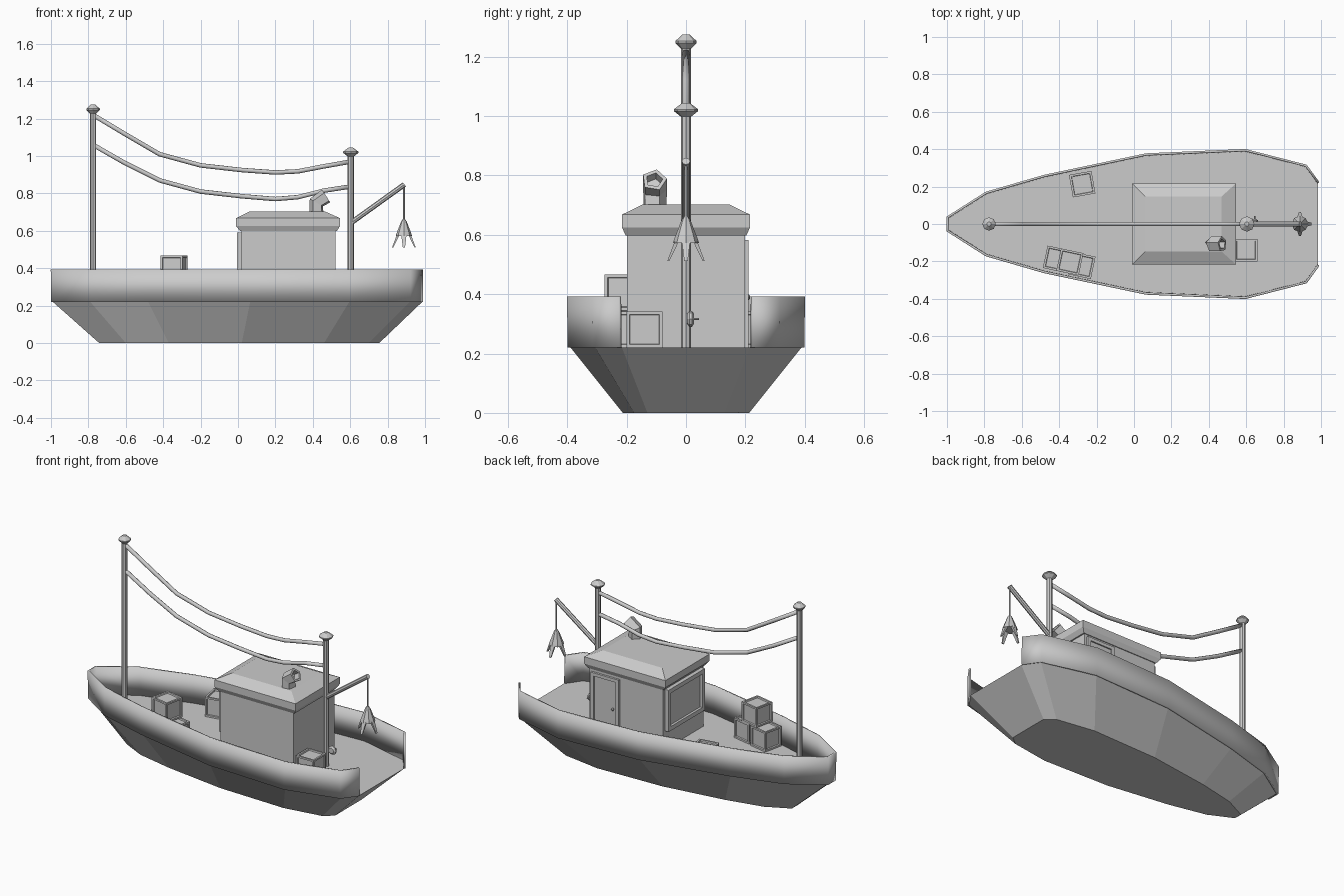
import bpy, bmesh, math
from mathutils import Vector, Matrix

if "Cube" in bpy.data.objects:
    bpy.data.objects.remove(bpy.data.objects["Cube"])

DECK = 0.22


def make(name, rings, cap=True, closed=True, smooth=False):
    """Loft a list of point rings into one object."""
    bm = bmesh.new()
    vs = [[bm.verts.new(p) for p in r] for r in rings]
    n = len(rings[0])
    for a, b in zip(vs, vs[1:]):
        for i in range(n if closed else n - 1):
            j = (i + 1) % n
            bm.faces.new((a[i], a[j], b[j], b[i]))
    if cap:
        bm.faces.new(vs[0][::-1])
        bm.faces.new(vs[-1])
    bmesh.ops.recalc_face_normals(bm, faces=bm.faces)
    return finish(name, bm, smooth)


def finish(name, bm, smooth=False):
    me = bpy.data.meshes.new(name)
    bm.to_mesh(me)
    bm.free()
    ob = bpy.data.objects.new(name, me)
    bpy.context.collection.objects.link(ob)
    for p in me.polygons:
        p.use_smooth = smooth
    return ob


def rect(x0, x1, y0, y1, z):
    return [(x0, y0, z), (x1, y0, z), (x1, y1, z), (x0, y1, z)]


def box(name, x0, x1, y0, y1, z0, z1):
    return make(name, [rect(x0, x1, y0, y1, z0), rect(x0, x1, y0, y1, z1)])


def lathe(name, x, y, profile, sides=8):
    return make(name, [[(x + r * math.cos(math.tau * i / sides), y + r * math.sin(math.tau * i / sides), z)
                        for i in range(sides)] for r, z in profile])


def tube(name, pts, r, sides=8, smooth=False):
    """Sweep a polygon along a path; r may be one radius or one per point."""
    pts = [Vector(p) for p in pts]
    rs = r if isinstance(r, list) else [r] * len(pts)
    rings = []
    for i, p in enumerate(pts):
        d = (pts[min(i + 1, len(pts) - 1)] - pts[max(i - 1, 0)]).normalized()
        u = d.cross(Vector((0, 1, 0)))
        u = u.normalized() if u.length > 1e-3 else Vector((1, 0, 0))
        w = d.cross(u)
        rings.append([p + rs[i] * (math.cos(math.tau * k / sides) * u + math.sin(math.tau * k / sides) * w)
                      for k in range(sides)])
    return make(name, rings, smooth=smooth)


def crate(name, x, y, z, angle, s=0.122):
    bm = bmesh.new()
    bmesh.ops.create_cube(bm, size=s)
    bmesh.ops.inset_individual(bm, faces=bm.faces[:], thickness=0.015)
    inner = sorted(bm.faces, key=lambda f: (f.calc_center_median().length, -f.calc_area()))[:6]
    bmesh.ops.inset_individual(bm, faces=inner, thickness=0.003, depth=-0.008)
    ob = finish(name, bm)
    ob.location = (x, y, z + s / 2)
    ob.rotation_euler.z = math.radians(angle)
    return ob


# Hull: faceted loft from flat bottom to deck
half = [(0.985, 0.22), (0.92, 0.31), (0.595, 0.393), (0.065, 0.37), (-0.48, 0.255), (-0.79, 0.165), (-0.994, 0.035)]
base = [(0.755, 0.13), (0.70, 0.175), (0.46, 0.213), (0.02, 0.20), (-0.37, 0.145), (-0.60, 0.095), (-0.742, 0.025)]


def outline(h, z, grow=0.0):
    pts = [(x + grow * (-1 if x < -0.9 else 0), y + grow, z) for x, y in h]
    return pts + [(x, -y, z) for x, y, z in reversed(pts)]


make("hull", [outline(base, 0), outline(half, DECK, -0.004)])

# Bulwark: thin smooth wall, open at the stern
wall = make("bulwark", [outline(half, DECK), outline(half, 0.392, 0.002)], cap=False, closed=False, smooth=True)
mod = wall.modifiers.new("thickness", "SOLIDIFY")
mod.thickness, mod.offset = 0.012, 0

# Cabin and roof
box("cabin", 0.02, 0.52, -0.198, 0.198, DECK, 0.61)
make("roof", [rect(0.012, 0.528, -0.203, 0.203, 0.598), rect(-0.01, 0.545, -0.216, 0.216, 0.625),
              rect(-0.01, 0.545, -0.216, 0.216, 0.668), rect(0.06, 0.468, -0.147, 0.147, 0.702)])

# Bow-facing window: frame bars and pane
box("window_pane", 0.01, 0.022, -0.16, 0.16, 0.36, 0.57)
for i, s in enumerate((-1, 1)):
    box(f"window_side_{i}", -0.005, 0.022, s * 0.165 - 0.013, s * 0.165 + 0.013, 0.335, 0.592)
    zc = 0.463 + s * 0.116
    box(f"window_rail_{i}", -0.005, 0.022, -0.165, 0.165, zc - 0.013, zc + 0.013)

# Door on the back side
box("door", 0.33, 0.49, 0.19, 0.203, DECK, 0.57)
for i, x in enumerate((0.325, 0.495)):
    box(f"door_jamb_{i}", x - 0.011, x + 0.011, 0.19, 0.211, DECK, 0.582)
box("door_lintel", 0.33, 0.49, 0.19, 0.211, 0.562, 0.582)
tube("door_knob", [(0.355, 0.2, 0.39), (0.355, 0.212, 0.39), (0.355, 0.216, 0.39)], [0.004, 0.009, 0.004])

# Chimney: bent five-sided pipe with hollow mouth
mouth = Vector((0.472, -0.107, 0.785))
axis = Vector((0.84, 0, 0.54))
ch = []
for c, d, r in ((Vector((0.422, -0.107, 0.67)), Vector((0, 0, 1)), 0.041),
                (Vector((0.42, -0.107, 0.75)), Vector((0.5, 0, 0.86)), 0.043),
                (mouth, axis, 0.043), (mouth, axis, 0.029), (mouth - axis * 0.035, axis, 0.027)):
    u = Vector((-d.z, 0, d.x))
    ch.append([c + r * (math.cos(math.tau * k / 5 + 0.2) * u + math.sin(math.tau * k / 5 + 0.2) * Vector((0, 1, 0)))
               for k in range(5)])
make("chimney", ch)

# Masts with diamond caps
for name, x, top, r in (("bow_mast", -0.775, 1.25, 0.036), ("stern_mast", 0.603, 1.02, 0.041)):
    lathe(name, x, 0, [(0.017, DECK), (0.017, top - 0.01)])
    lathe(name + "_cap", x, 0, [(0.017, top - 0.022), (r, top - 0.003), (r, top + 0.003), (0.012, top + 0.025)])

# Sagging cables between the masts
for i, zs in enumerate(((1.22, 1.115, 1.01, 0.95, 0.925, 0.912, 0.918, 0.945, 0.97),
                        (1.06, 0.96, 0.87, 0.81, 0.785, 0.77, 0.78, 0.815, 0.837))):
    xs = (-0.775, -0.6, -0.42, -0.2, 0.02, 0.2, 0.32, 0.46, 0.603)
    tube(f"cable_{i}", [(x, 0, z) for x, z in zip(xs, zs)], 0.012, smooth=True)

# Boom, rope and four-legged grab
tube("boom", [(0.603, 0, 0.642), (0.89, 0, 0.848)], 0.014)
GX = 0.887
lathe("rope", GX, 0, [(0.005, 0.65), (0.005, 0.845)], 6)
lathe("grab_head", GX, 0, [(0.044, 0.572), (0.040, 0.585), (0.015, 0.65), (0.006, 0.663)])
for i in range(4):
    leg = make(f"grab_leg_{i}", [rect(0.024, 0.038, -0.014, 0.014, 0.578), rect(0.056, 0.063, -0.006, 0.006, 0.512)])
    leg.location.x = GX
    leg.rotation_euler.z = i * math.pi / 2

# Small winch on the stern mast
tube("winch_wheel", [(0.635, 0.004, 0.317), (0.635, 0.012, 0.317), (0.635, 0.02, 0.317), (0.635, 0.027, 0.317)],
     [0.017, 0.027, 0.027, 0.017])
tube("winch_handle", [(0.645, 0.02, 0.317), (0.645, 0.043, 0.317)], 0.004, 6)
box("winch_bracket", 0.60, 0.64, 0.003, 0.015, 0.307, 0.327)

# Crates
for i, c in enumerate(((-0.415, -0.188, DECK, -12), (-0.278, -0.222, DECK, -12), (-0.343, -0.203, 0.345, -12),
                       (-0.277, 0.213, DECK, 10), (0.598, -0.14, DECK, 0))):
    crate(f"crate_{i}", *c)
